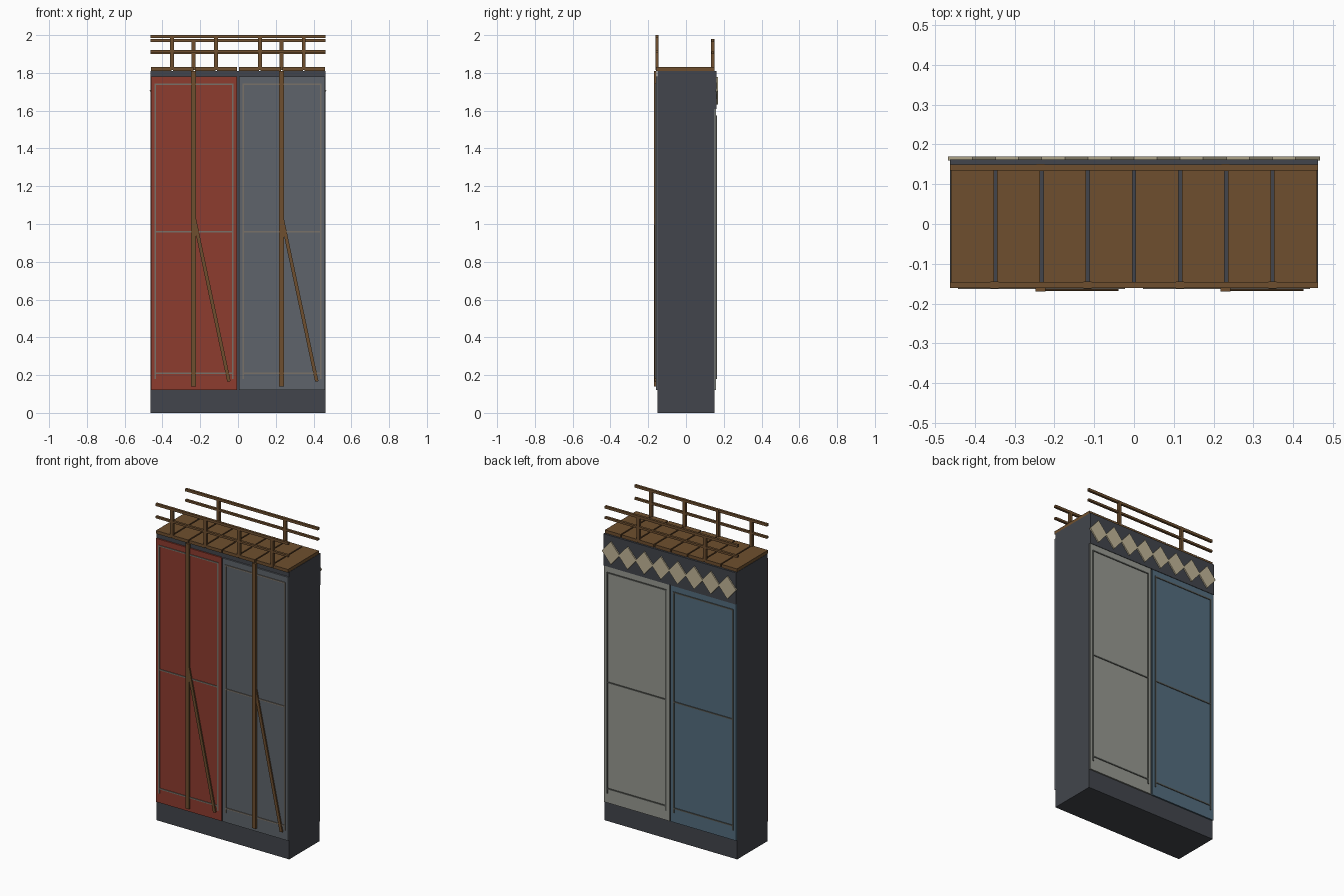
import bpy, bmesh, math
from mathutils import Matrix

if "Cube" in bpy.data.objects:
    bpy.data.objects.remove(bpy.data.objects["Cube"])


def material(name, rgb):
    m = bpy.data.materials.new(name)
    m.diffuse_color = [(c / 255) ** 2.2 for c in rgb] + [1]
    m.use_nodes = True
    m.node_tree.nodes["Principled BSDF"].inputs["Base Color"].default_value = m.diffuse_color
    return m


DARK = material("dark_grey", (68, 71, 77))
RED = material("red_paint", (140, 62, 50))
SLATE = material("slate_paint", (95, 100, 106))
BLUE = material("blue_paint", (84, 108, 125))
PALE = material("pale_paint", (150, 152, 144))
WOOD = material("wood", (110, 80, 50))
CREAM = material("cream", (192, 180, 150))
TRIM = material("trim_grey", (120, 113, 104))
TRIM_B = material("trim_dark", (88, 90, 86))


def finish(name, bm, mat):
    me = bpy.data.meshes.new(name)
    bm.to_mesh(me)
    bm.free()
    me.materials.append(mat)
    ob = bpy.data.objects.new(name, me)
    bpy.context.collection.objects.link(ob)
    return ob


def box(name, x, y, z, mat):
    """Box from (min, max) ranges."""
    bm = bmesh.new()
    size = Matrix.Diagonal([b - a for a, b in (x, y, z)] + [1])
    mid = Matrix.Translation([(a + b) / 2 for a, b in (x, y, z)])
    bmesh.ops.create_cube(bm, size=1, matrix=mid @ size)
    return finish(name, bm, mat)


def prism(name, pts, y0, y1, mat):
    """Outline in x,z extruded along y."""
    bm = bmesh.new()
    face = bm.faces.new([bm.verts.new((x, y0, z)) for x, z in pts])
    out = bmesh.ops.extrude_face_region(bm, geom=[face])["geom"]
    verts = [v for v in out if isinstance(v, bmesh.types.BMVert)]
    bmesh.ops.translate(bm, verts=verts, vec=(0, y1 - y0, 0))
    bmesh.ops.recalc_face_normals(bm, faces=bm.faces)
    return finish(name, bm, mat)


def panel(name, x0, x1, top, mid, side, mat, trim):
    """Painted panel with raised trim; side is -1 at the front, 1 at the back."""
    def ys(a, b):
        return tuple(sorted((side * a, side * b)))
    box(name, (x0, x1), ys(0.148, 0.159), (0.12, top), mat)
    y = ys(0.157, 0.163)
    a, b, t = x0 + 0.022, x1 - 0.022, top - 0.04
    for x in (a, b):
        box(name + "_stile", (x - 0.004, x + 0.004), y, (0.18, t + 0.004), trim)
    for z in (0.21, mid, t):
        box(name + "_crossbar", (a, b), y, (z - 0.004, z + 0.004), trim)


# Core wall block
box("wall_core", (-0.462, 0.462), (-0.15, 0.15), (0, 1.81), DARK)

# Painted panels on both faces
panel("red_panel", -0.46, -0.005, 1.78, 0.96, -1, RED, TRIM)
panel("slate_panel", 0.005, 0.46, 1.78, 0.96, -1, SLATE, TRIM)
panel("blue_panel", -0.46, -0.005, 1.61, 0.88, 1, BLUE, TRIM_B)
panel("pale_panel", 0.005, 0.46, 1.61, 0.88, 1, PALE, TRIM_B)

# Back frieze with diamonds
box("frieze_band", (-0.462, 0.462), (0.148, 0.162), (1.61, 1.81), DARK)
for i in range(8):
    c, z, w, h = (i - 3.5) * 0.116, 1.705, 0.062, 0.072
    prism("frieze_diamond", [(c - w, z), (c, z - h), (c + w, z), (c, z + h)],
          0.16, 0.17, CREAM)

# Front timber posts and diagonal braces
for c in (-0.235, 0.23):
    box("timber_post", (c - 0.0125, c + 0.0125), (-0.17, -0.157), (0.14, 1.81), WOOD)
    prism("timber_brace", [(c - 0.006, 1.03), (c + 0.178, 0.165),
                           (c + 0.196, 0.168), (c + 0.012, 1.034)],
          -0.168, -0.157, WOOD)

# Walkway planks
for i in range(8):
    c = (i - 3.5) * 0.116
    box("deck_plank", (c - 0.054, c + 0.054), (-0.16, 0.15), (1.81, 1.83), WOOD)


# Railings: posts plus two rails each
def railing(name, y, posts, rails):
    for x in posts:
        box(name + "_post", (x - 0.01, x + 0.01), (y - 0.0085, y + 0.0085),
            (1.815, rails[0][0]), WOOD)
    for z, t in rails:
        box(name + "_rail", (-0.462, 0.462), (y - 0.0075, y + 0.0075),
            (z - t, z), WOOD)


railing("front_railing", -0.153, (-0.35, -0.117, 0.116, 0.348),
        ((2.0, 0.016), (1.92, 0.013)))
railing("back_railing", 0.142, (-0.235, 0.23), ((1.98, 0.016), (1.912, 0.013)))
